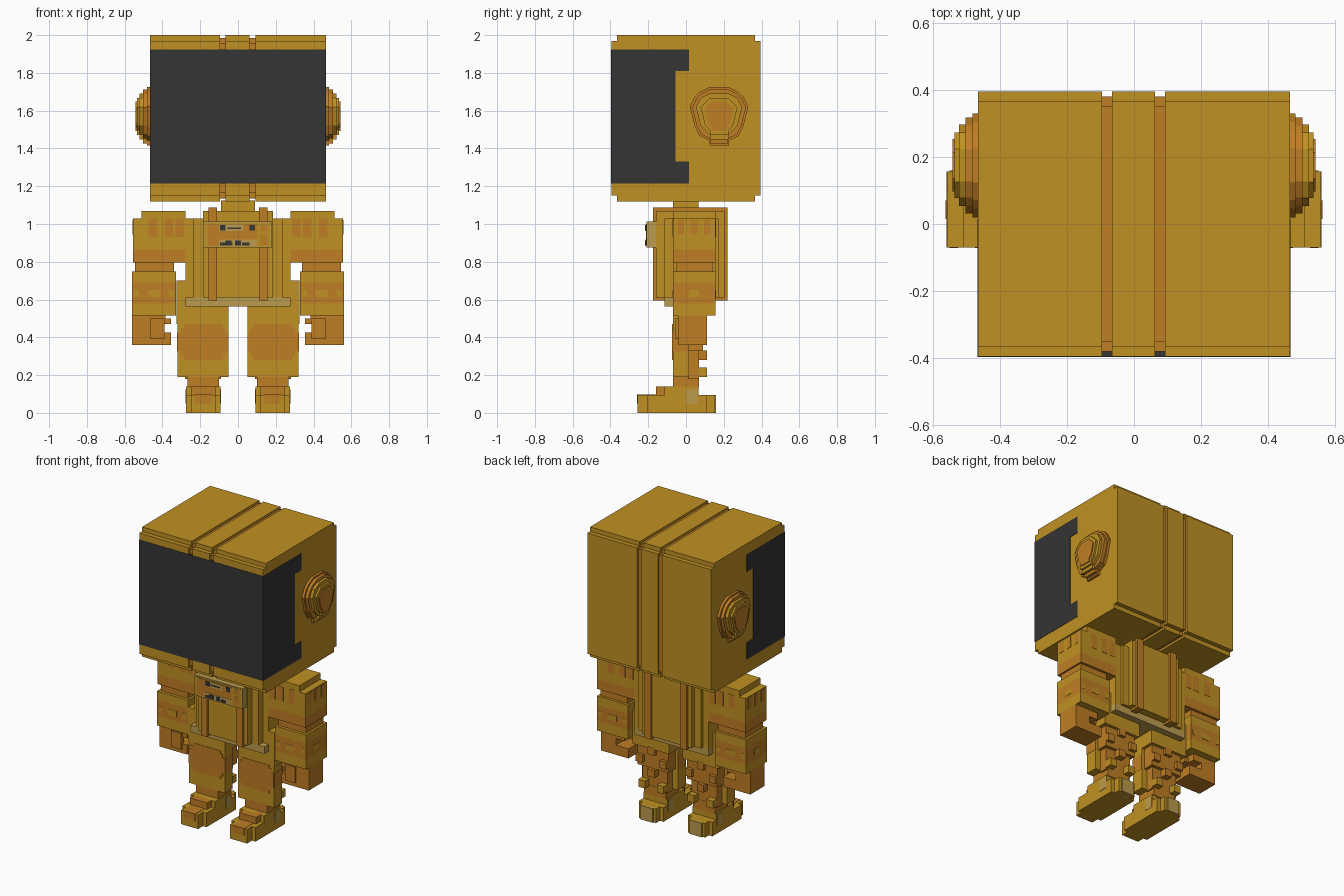
import bpy, bmesh, math

cube = bpy.data.objects.get("Cube")
if cube:
    bpy.data.objects.remove(cube, do_unlink=True)


def material(name, rgb):
    m = bpy.data.materials.new(name)
    m.use_nodes = True
    m.diffuse_color = (*rgb, 1)
    m.node_tree.nodes["Principled BSDF"].inputs["Base Color"].default_value = (*rgb, 1)
    return m


GOLD = material("gold", (0.53, 0.283, 0.016))
ORANGE = material("burnt orange", (0.52, 0.205, 0.018))
DARK = material("charcoal", (0.035, 0.035, 0.035))
BEIGE = material("pale brass", (0.50, 0.33, 0.075))


def finish(name, bm, mat):
    bmesh.ops.recalc_face_normals(bm, faces=bm.faces)
    me = bpy.data.meshes.new(name)
    bm.to_mesh(me)
    bm.free()
    me.materials.append(mat)
    ob = bpy.data.objects.new(name, me)
    bpy.context.collection.objects.link(ob)
    return ob


def boxes(name, mat, *items, side=1):
    """Boxes given as (x0, x1, y0, y1, z0, z1); side=-1 mirrors them in x."""
    bm = bmesh.new()
    for x0, x1, y0, y1, z0, z1 in items:
        for v in bmesh.ops.create_cube(bm, size=1)["verts"]:
            v.co = (side * (x0 + (v.co.x + .5) * (x1 - x0)),
                    y0 + (v.co.y + .5) * (y1 - y0),
                    z0 + (v.co.z + .5) * (z1 - z0))
    return finish(name, bm, mat)


def prism(name, mat, yz, x0, x1):
    """Extrude a side outline along x."""
    bm = bmesh.new()
    face = bm.faces.new([bm.verts.new((x0, y, z)) for y, z in yz])
    new = bmesh.ops.extrude_face_region(bm, geom=[face])["geom"]
    for v in new:
        if isinstance(v, bmesh.types.BMVert):
            v.co.x = x1
    return finish(name, bm, mat)


def notched(y0, y1, z0, z1, n):
    """Rectangle with one square notch in each corner."""
    return [(y0 + n, z0), (y1 - n, z0), (y1 - n, z0 + n), (y1, z0 + n),
            (y1, z1 - n), (y1 - n, z1 - n), (y1 - n, z1), (y0 + n, z1),
            (y0 + n, z1 - n), (y0, z1 - n), (y0, z0 + n), (y0 + n, z0 + n)]


def stepped_disc(cy, cz, r, rows=12):
    """Circle outline made of square steps."""
    h = 2 * r / rows
    right = []
    for i in range(rows):
        mid = -r + (i + .5) * h
        w = max(1, round(math.sqrt(r * r - mid * mid) / h)) * h
        for z in (-r + i * h, -r + (i + 1) * h):
            if len(right) > 1 and right[-1][0] == w:
                right[-1] = (w, z)
            else:
                right.append((w, z))
    return [(cy + w, cz + z) for w, z in right] + [(cy - w, cz + z) for w, z in reversed(right)]


# Head: three slabs separated by two sunken bands
shell = notched(-.395, .395, 1.12, 2.0, .03)
groove = notched(-.38, .38, 1.135, 1.985, .03)
for i, (a, b) in enumerate([(-.465, -.095), (-.065, .062), (.092, .465)]):
    prism(f"head_slab_{i + 1}", GOLD, shell, a, b)
for i, (a, b) in enumerate([(-.095, -.065), (.062, .092)]):
    prism(f"head_groove_{i + 1}", ORANGE, groove, a, b)

# Visor wrapping onto the sides, with a tab at the top and bottom
prism("visor", DARK, [(-.397, 1.215), (.015, 1.215), (.015, 1.33), (-.055, 1.33),
                      (-.055, 1.81), (.015, 1.81), (.015, 1.925), (-.397, 1.925)], -.467, .467)

# Domed ear discs
for side, label in ((1, "left"), (-1, "right")):
    for i, (r, x, mat, rows) in enumerate([(.155, .482, ORANGE, 12), (.143, .503, ORANGE, 12),
                                           (.122, .522, GOLD, 10), (.098, .535, GOLD, 8),
                                           (.078, .542, ORANGE, 8)]):
        prism(f"{label}_ear_ring_{i + 1}", mat, stepped_disc(.175, 1.57, r, rows),
              side * .46, side * x)

# Neck and layered torso
boxes("neck", GOLD, (-.09, .09, -.07, .065, 1.06, 1.125))
boxes("torso", GOLD, (-.278, .278, -.07, .155, .605, 1.03),
      (-.235, .235, -.115, .175, .61, 1.03),
      (-.185, .185, -.16, .205, .61, 1.07))
boxes("belt", BEIGE, (-.278, .278, -.115, .155, .562, .61))
for side, label in ((1, "left"), (-1, "right")):
    boxes(f"{label}_strap", ORANGE, (.11, .157, -.175, .22, .595, 1.087), side=side)

# Chest control panel
boxes("chest_panel", BEIGE, (-.185, .18, -.208, -.16, .875, 1.013))
boxes("panel_face", GOLD, (-.178, .173, -.21, -.2, .882, 1.006))
boxes("panel_inset", ORANGE, (-.16, .1, -.212, -.2, .887, 1.0),
      (.12, .155, -.212, -.2, .96, .995), (.12, .155, -.212, -.2, .89, .945))
boxes("panel_strips", BEIGE, (-.1, .03, -.214, -.2, .962, .998), (-.1, .1, -.214, -.2, .883, .918))
boxes("panel_switches", DARK, (-.095, -.065, -.217, -.2, .966, .996),
      (-.055, .015, -.217, -.2, .974, .982), (.06, .09, -.217, -.2, .966, .996),
      (-.095, -.03, -.217, -.2, .886, .902), (-.065, -.035, -.217, -.2, .897, .913),
      (.02, .06, -.217, -.2, .886, .902), (-.015, .015, -.217, -.2, .886, .913))

for side, label in ((1, "left"), (-1, "right")):
    def part(name, mat, *items):
        boxes(f"{label}_{name}", mat, *items, side=side)

    # Upper arm with painted cuff and stripes
    part("shoulder", GOLD, (.278, .557, -.07, .157, .865, 1.028),
         (.278, .51, -.07, .157, 1.02, 1.07))
    part("upper_arm_cuff", ORANGE, (.278, .557, -.07, .157, .797, .868))
    part("shoulder_stripes", ORANGE,
         *[(x, x + .045, -.072, .159, .93, 1.028) for x in (.285, .345, .43)],
         *[(.5, .559, y, y + .035, .945, 1.02) for y in (-.045, .025, .095)])

    # Elbow and forearm with painted band
    part("elbow", ORANGE, (.34, .545, -.05, .14, .74, .8))
    part("forearm", GOLD, (.327, .56, -.07, .157, .515, .58), (.327, .56, -.07, .157, .69, .748))
    part("forearm_band", ORANGE, (.327, .56, -.07, .157, .58, .69))
    part("forearm_spots", GOLD, (.41, .475, -.072, .159, .613, .65),
         (.34, .562, .015, .07, .613, .65), (.34, .365, -.072, .159, .613, .65),
         (.525, .55, -.072, .159, .613, .65))

    # Gripping hand, open towards the body
    part("hand", ORANGE, (.45, .56, -.04, .11, .36, .52), (.385, .46, -.04, .11, .47, .52),
         (.355, .46, -.04, .11, .36, .425), (.355, .46, -.04, .065, .47, .5),
         (.39, .465, -.055, -.02, .39, .5))

    # Leg: broad shin guard, thigh and hip flap
    part("thigh", GOLD, (.05, .325, -.07, .11, .47, .565), (.275, .325, -.07, .11, .515, .7))
    part("shin_guard", GOLD, (.05, .32, -.07, .015, .19, .48))
    part("knee_patch", ORANGE, (.08, .285, -.073, -.06, .28, .47),
         (.065, .302, -.073, -.06, .3, .45), (.05, .319, -.073, -.06, .325, .425),
         (.049, .322, -.071, .015, .325, .425))
    part("calf", ORANGE, (.09, .28, .01, .068, .18, .34), (.07, .3, .01, .09, .33, .48))
    part("calf_knobs", ORANGE, (.07, .12, .06, .112, .36, .41), (.25, .3, .06, .112, .36, .41),
         (.16, .21, .06, .112, .28, .33), (.16, .21, .06, .112, .43, .48))
    part("calf_lower_knobs", GOLD, (.09, .14, .03, .112, .19, .24),
         (.23, .28, .03, .112, .19, .24))

    # Stepped foot and ankle
    part("foot", GOLD, (.093, .275, -.205, .11, 0, .095), (.12, .248, -.257, .15, 0, .095),
         (.093, .275, -.115, .065, .09, .14))
    part("instep", ORANGE, (.12, .248, -.16, -.06, .09, .14))
    part("toe_patch", ORANGE, (.14, .228, -.259, -.25, .05, .097),
         (.14, .228, -.259, -.16, .09, .097))
    part("ankle", ORANGE, (.1, .268, -.07, .07, .135, .2))
    part("heel", BEIGE, (.14, .228, .1, .16, 0, .095), (.091, .277, 0, .06, .05, .125))
